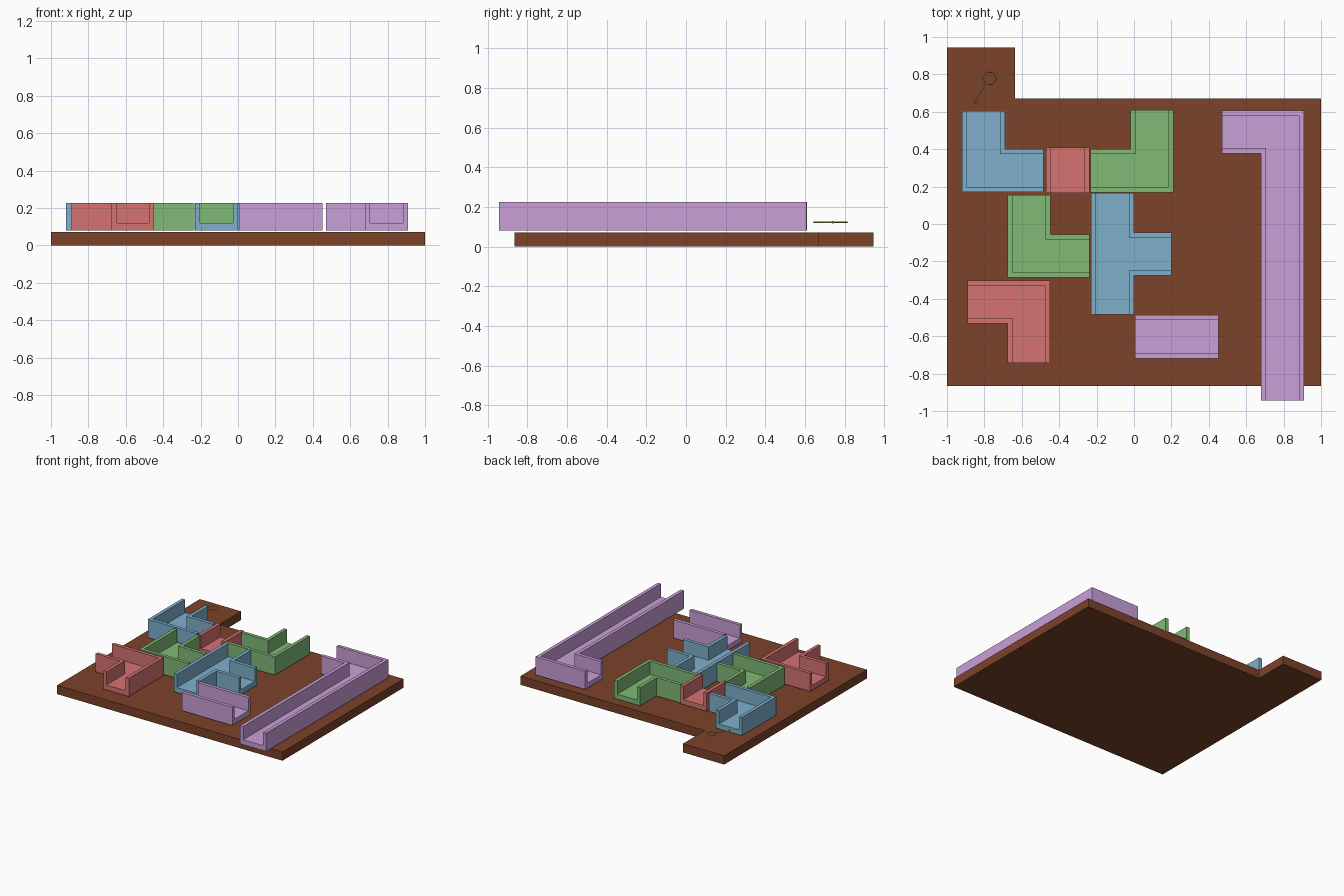
import bpy, bmesh, math
from mathutils import Vector, Matrix

if "Cube" in bpy.data.objects:
    bpy.data.objects.remove(bpy.data.objects["Cube"])

WALL, BASE, FLOOR, TOP = 0.027, 0.08, 0.12, 0.226


def material(name, rgb):
    m = bpy.data.materials.new(name)
    m.diffuse_color = (*rgb, 1)
    m.use_nodes = True
    m.node_tree.nodes["Principled BSDF"].inputs["Base Color"].default_value = m.diffuse_color
    return m


BROWN = material("brown", (0.20, 0.055, 0.022))
BLUE = material("blue", (0.21, 0.44, 0.61))
RED = material("red", (0.67, 0.17, 0.17))
GREEN = material("green", (0.22, 0.49, 0.18))
PURPLE = material("purple", (0.59, 0.35, 0.69))
YELLOW = material("yellow", (0.68, 0.60, 0.15))


def new_object(name, bm, mat):
    bmesh.ops.recalc_face_normals(bm, faces=bm.faces[:])
    me = bpy.data.meshes.new(name)
    bm.to_mesh(me)
    bm.free()
    me.materials.append(mat)
    ob = bpy.data.objects.new(name, me)
    bpy.context.collection.objects.link(ob)
    return ob


def slab(name, pts, z0, z1, mat):
    bm = bmesh.new()
    face = bm.faces.new([bm.verts.new((x, y, z0)) for x, y in pts])
    ext = bmesh.ops.extrude_face_region(bm, geom=[face])["geom"]
    bmesh.ops.translate(bm, vec=(0, 0, z1 - z0),
                        verts=[v for v in ext if isinstance(v, bmesh.types.BMVert)])
    return new_object(name, bm, mat)


def offset_outline(pts, open_edges):
    # Walled edges move inward, open edges move outward
    def moved(i):
        a, b = Vector(pts[i]), Vector(pts[(i + 1) % len(pts)])
        d = (b - a).normalized()
        return a + Vector((-d.y, d.x)) * (-0.05 if i in open_edges else WALL), d
    out = []
    for i in range(len(pts)):
        (p, d), (q, e) = moved(i - 1 if i else len(pts) - 1), moved(i)
        out.append(p + d * (q - p).dot(d))   # edges meet at right angles
    return out


def channel(name, pts, open_edges, mat):
    # Counter-clockwise outline, hollowed from above to leave walls
    body = slab(name, pts, BASE, TOP, mat)
    cutter = slab("cutter", offset_outline(pts, open_edges), FLOOR, TOP + 0.1, mat)
    cutter.hide_render = True
    mod = body.modifiers.new("hollow", 'BOOLEAN')
    mod.operation, mod.solver, mod.object = 'DIFFERENCE', 'EXACT', cutter
    bpy.context.view_layer.update()
    dg = bpy.context.evaluated_depsgraph_get()
    mesh = bpy.data.meshes.new_from_object(body.evaluated_get(dg))
    body.modifiers.clear()
    body.data = mesh
    bpy.data.objects.remove(cutter)
    return body


# Base board with a corner tab
slab("board", [(-1, -0.865), (1, -0.865), (1, 0.67), (-0.635, 0.67),
               (-0.635, 0.945), (-1, 0.945)], 0, 0.07, BROWN)

# Corner channels
channel("blue_corner", [(-0.92, 0.17), (-0.485, 0.17), (-0.485, 0.40), (-0.69, 0.40),
                        (-0.69, 0.605), (-0.92, 0.605)], {1, 4}, BLUE)
channel("green_corner_left", [(-0.675, -0.285), (-0.237, -0.285), (-0.237, -0.055),
                              (-0.447, -0.055), (-0.447, 0.155), (-0.675, 0.155)], {1, 4}, GREEN)
channel("green_corner_right", [(-0.232, 0.168), (0.21, 0.168), (0.21, 0.61), (-0.02, 0.61),
                               (-0.02, 0.40), (-0.232, 0.40)], {2, 5}, GREEN)
channel("red_corner", [(-0.675, -0.742), (-0.45, -0.742), (-0.45, -0.302), (-0.89, -0.302),
                       (-0.89, -0.532), (-0.675, -0.532)], {0, 3}, RED)
channel("purple_long_corner", [(0.68, -0.943), (0.91, -0.943), (0.91, 0.607), (0.47, 0.607),
                               (0.47, 0.378), (0.68, 0.378)], {0, 3}, PURPLE)

# Tee channel
channel("blue_tee", [(-0.23, -0.485), (0, -0.485), (0, -0.275), (0.20, -0.275),
                     (0.20, -0.045), (0, -0.045), (0, 0.165), (-0.23, 0.165)], {0, 3, 6}, BLUE)

# Straight channels
channel("red_straight", [(-0.47, 0.165), (-0.238, 0.165), (-0.238, 0.41),
                         (-0.47, 0.41)], {0, 2}, RED)
channel("purple_straight", [(0.005, -0.718), (0.452, -0.718), (0.452, -0.487),
                            (0.005, -0.487)], {1, 3}, PURPLE)

# Small key floating above the tab: hexagonal bow, shaft, collar and bit
Z = 0.123
bow, tip = Vector((-0.772, 0.78, Z)), Vector((-0.857, 0.648, Z))
axis = (tip - bow).normalized()


def rod(bm, a, b, r, sides=6):
    d = b - a
    rot = d.to_track_quat('Z', 'Y').to_matrix().to_4x4()
    bmesh.ops.create_cone(bm, cap_ends=True, segments=sides, radius1=r, radius2=r,
                          depth=d.length, matrix=Matrix.Translation((a + b) / 2) @ rot)


bm = bmesh.new()
side = Vector((-axis.y, axis.x, 0))
rings = []
for i in range(6):
    a = math.tau * i / 6
    radial = axis * math.cos(a) + side * math.sin(a)
    rings.append([bm.verts.new(bow + radial * (0.037 + u) + Vector((0, 0, v)))
                  for u, v in ((0.004, 0), (0, 0.004), (-0.004, 0), (0, -0.004))])
for i in range(6):
    r, s = rings[i], rings[(i + 1) % 6]
    for j in range(4):
        k = (j + 1) % 4
        bm.faces.new((r[j], s[j], s[k], r[k]))
new_object("key_bow", bm, YELLOW)

bm = bmesh.new()
rod(bm, bow + axis * 0.035, tip, 0.003)
rod(bm, bow + axis * 0.044, bow + axis * 0.052, 0.006)
new_object("key_shaft", bm, YELLOW)

bm = bmesh.new()
for back in (0.003, 0.014):
    p = tip - axis * back
    rod(bm, p, p + side * 0.016, 0.003, 4)
new_object("key_bit", bm, YELLOW)
